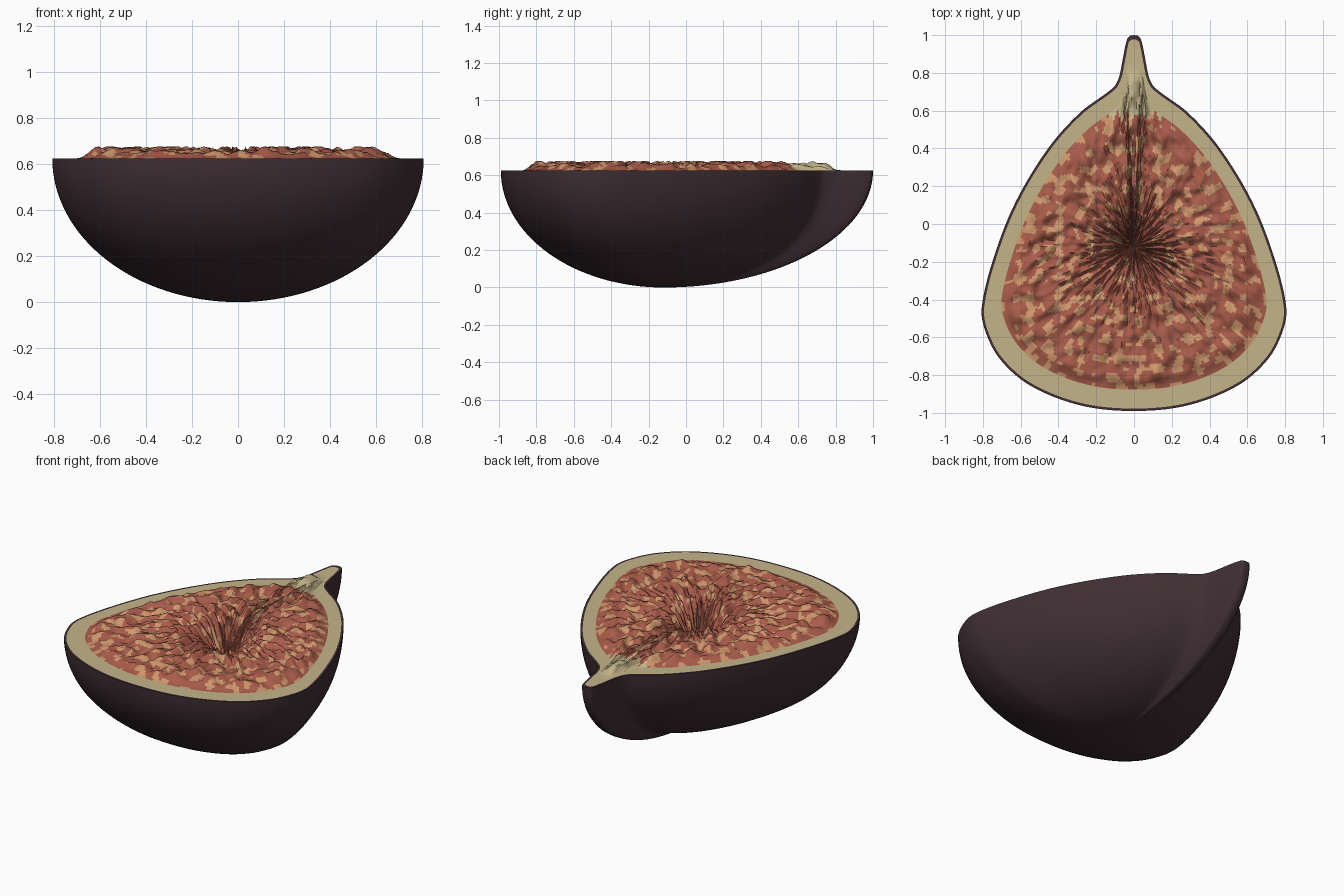
import bpy, math
from mathutils import Vector, noise

if "Cube" in bpy.data.objects:
    bpy.data.objects.remove(bpy.data.objects["Cube"])

N = 300                        # points around the outline
RIM = 0.625                    # height of the cut face
CENTRE = Vector((0, -0.12))    # deepest point of the bowl
EDGE = 0.87                    # scale of outline where the raised pulp starts

# Right half of the cut outline, stem tip to base
half = [(0, 1.0), (0.028, 0.993), (0.042, 0.96), (0.062, 0.86), (0.08, 0.775),
        (0.11, 0.722), (0.285, 0.59), (0.455, 0.40), (0.63, 0.11), (0.745, -0.185),
        (0.806, -0.44), (0.79, -0.56), (0.71, -0.715), (0.55, -0.855),
        (0.285, -0.96), (0, -0.99)]


def material(name, rgb):
    m = bpy.data.materials.new(name)
    m.diffuse_color = (*rgb, 1)
    m.use_nodes = True
    m.node_tree.nodes["Principled BSDF"].inputs["Base Color"].default_value = m.diffuse_color
    return m


SKIN = material("dark purple skin", (0.051, 0.028, 0.034))
CREAM = material("cream flesh", (0.55, 0.46, 0.25))
RED = material("red pulp", (0.39, 0.105, 0.067))
TAN = material("tan seeds", (0.62, 0.31, 0.15))


def smooth_outline():
    """Closed spline through the mirrored half outline, evenly resampled."""
    pts = [Vector(p) for p in half] + [Vector((-x, y)) for x, y in half[-2:0:-1]]
    n, fine = len(pts), []
    for i in range(n):
        a, b, c, d = (pts[(i + k) % n] for k in (-1, 0, 1, 2))
        ta = (c - a) * (c - b).length / ((c - b).length + (b - a).length)
        tb = (d - b) * (c - b).length / ((d - c).length + (c - b).length)
        for k in range(30):
            t = k / 30
            fine.append(b * (2*t**3 - 3*t*t + 1) + ta * (t**3 - 2*t*t + t)
                        + c * (3*t*t - 2*t**3) + tb * (t**3 - t*t))
    fine.append(fine[0])
    run = [0]
    for p, q in zip(fine, fine[1:]):
        run.append(run[-1] + (q - p).length)
    out, j = [], 0
    for i in range(N):
        goal = run[-1] * i / N
        while run[j + 1] < goal:
            j += 1
        out.append(fine[j].lerp(fine[j + 1], (goal - run[j]) / (run[j + 1] - run[j])))
    return out


outline = smooth_outline()


def ring(scale, height):
    """Outline shrunk toward the centre, height given as a number or function."""
    pts = []
    for i, p in enumerate(outline):
        q = CENTRE + (p - CENTRE) * scale
        pts.append((q.x, q.y, height(i, scale, q) if callable(height) else height))
    return pts


def loft(name, rings, mats, tip=None, rule=None, angle=30):
    """Skin a list of rings (outward normals left of the ring order)."""
    verts = [v for r in rings for v in r]
    faces = []
    for k in range(len(rings) - 1):
        for i in range(N):
            j = (i + 1) % N
            faces.append((k*N + i, k*N + j, (k+1)*N + j, (k+1)*N + i))
    if tip:
        verts.append(tip)
        base = (len(rings) - 1) * N
        faces += [(base + i, base + (i + 1) % N, len(verts) - 1) for i in range(N)]
    me = bpy.data.meshes.new(name)
    # the outline runs clockwise, so flip to face up / outward
    me.from_pydata(verts, [], [f[::-1] for f in faces])
    for m in mats:
        me.materials.append(m)
    if rule:
        for f in me.polygons:
            f.material_index = rule(f.center)
    ob = bpy.data.objects.new(name, me)
    bpy.context.collection.objects.link(ob)
    bpy.ops.object.select_all(action='DESELECT')
    ob.select_set(True)
    bpy.context.view_layer.objects.active = ob
    bpy.ops.object.shade_smooth_by_angle(angle=math.radians(angle))
    return ob


# Thin rim line, a constant distance inside the outline
rim_inner = []
for i, p in enumerate(outline):
    t = (outline[(i + 1) % N] - outline[i - 1]).normalized()
    q = p + Vector((t.y, -t.x)) * (0.022 if p.y > 0.97 else 0.013)
    rim_inner.append((q.x, q.y, RIM))

# Skin: rounded bowl from bottom to edge, then the rim line
bowl = []
for k in range(1, 33):
    a = math.pi / 2 * k / 32
    bowl.append(ring(math.sin(a), RIM * (1 - math.cos(a))))
loft("skin", [rim_inner] + bowl[::-1], [SKIN], tip=(0, CENTRE.y, 0))

# Flat cream flesh border
loft("flesh_border", [rim_inner, ring(EDGE, RIM)], [CREAM])


# Raised, rippled pulp with a pit in the middle
def pulp_height(i, s, q):
    u = math.tau * i / N
    c, d = math.cos(u), math.sin(u)
    ripple = noise.noise((c * 9, d * 9, s * 9)) + 0.5 * noise.noise((c * 20, d * 20, s * 20 + 7))
    t = min(1, (EDGE - s) / 0.09)
    lift = t * t * (3 - 2 * t)
    pit = 0.24 * math.exp(-(s / 0.17) ** 2)
    ripple *= min(1, s / 0.08) * (1 + 0.6 * math.exp(-((s - 0.2) / 0.15) ** 2))
    return min(RIM + lift * (0.028 + 0.034 * ripple) - pit, 0.676)


def pulp_colour(c):
    d = math.hypot(c.x / 0.8, (c.y - CENTRE.y))
    # cream where it narrows into the stem and along the outer edge
    if c.y > 0.57 + 0.06 * noise.noise((c.x * 40, 3, 0)):
        return 0
    if noise.noise((c.x * 19, c.y * 19, 5)) > 0.14 + 0.35 * math.exp(-(d / 0.2) ** 2):
        return 2
    return 1


ROWS = 46
rows = [ring(EDGE * (1 - k / ROWS), pulp_height) for k in range(ROWS)]
loft("pulp", rows, [CREAM, RED, TAN], tip=(0, CENTRE.y, RIM - 0.22),
     rule=pulp_colour, angle=50)
